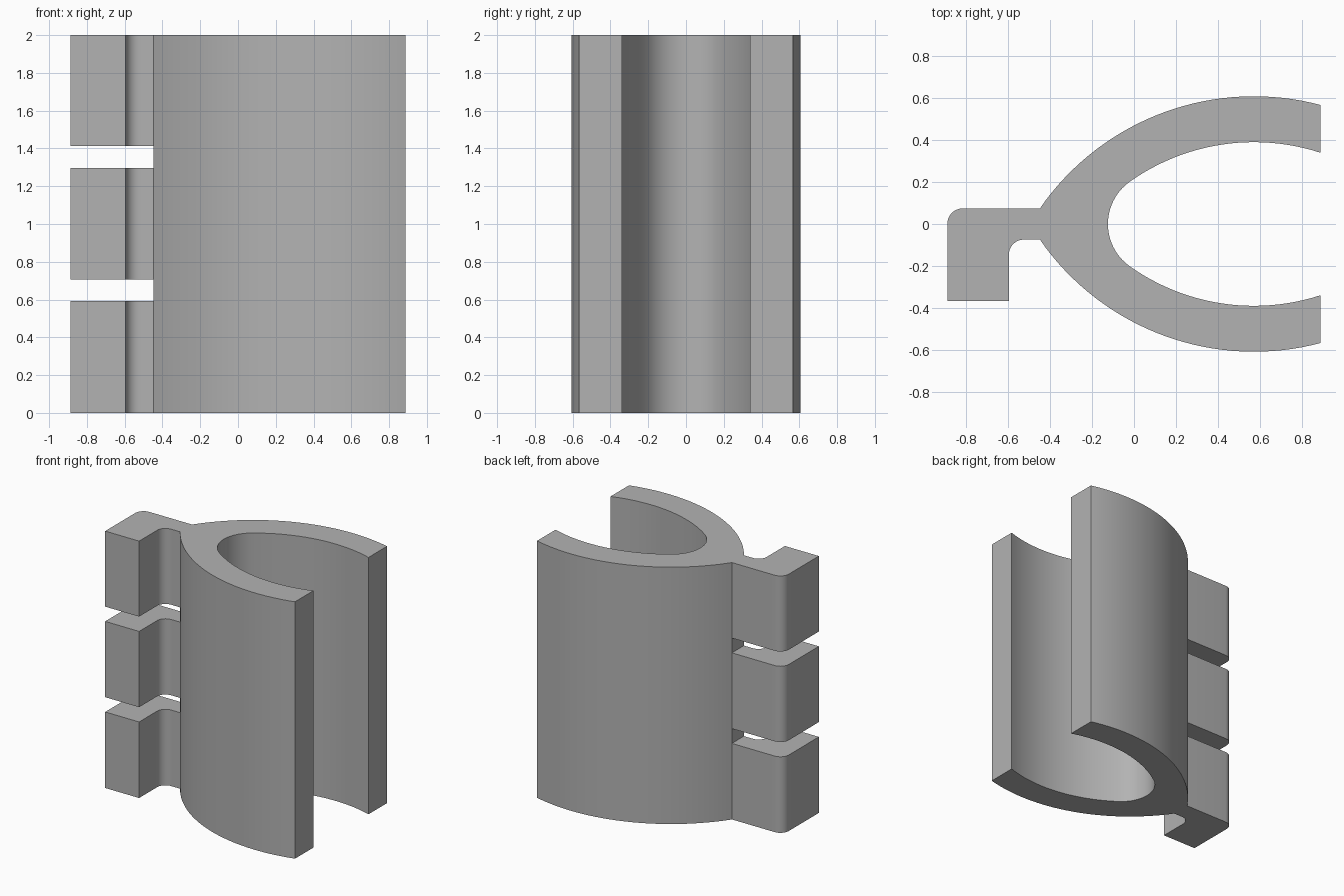
import bpy, bmesh
from math import cos, sin, atan2, asin, acos, pi, hypot, radians

cube = bpy.data.objects.get("Cube")
if cube:
    bpy.data.objects.remove(cube, do_unlink=True)

HEIGHT = 2.0
EDGE = 0.887          # half length along x
NECK_X, NECK_Y = -0.447, 0.074
CX, CY = 0.57, -0.631  # centre of the upper jaw arcs
R_OUT, R_IN = 1.238, 1.02
NOSE_X = -0.124        # deepest point of the opening

grey = bpy.data.materials.new("plain grey")
grey.use_nodes = True
colour = (0.45, 0.45, 0.45, 1)
grey.diffuse_color = colour
grey.node_tree.nodes["Principled BSDF"].inputs["Base Color"].default_value = colour


def arc(cx, cy, r, a0, a1, n):
    return [(cx + r * cos(a0 + (a1 - a0) * i / n),
             cy + r * sin(a0 + (a1 - a0) * i / n)) for i in range(n + 1)]


def prism(name, outline, z0, z1):
    bm = bmesh.new()
    face = bm.faces.new([bm.verts.new((x, y, z0)) for x, y in outline])
    top = bmesh.ops.extrude_face_region(bm, geom=[face])["geom"]
    bmesh.ops.translate(bm, vec=(0, 0, z1 - z0),
                        verts=[g for g in top if isinstance(g, bmesh.types.BMVert)])
    bmesh.ops.recalc_face_normals(bm, faces=bm.faces)
    mesh = bpy.data.meshes.new(name)
    bm.to_mesh(mesh)
    bm.free()
    mesh.materials.append(grey)
    obj = bpy.data.objects.new(name, mesh)
    bpy.context.collection.objects.link(obj)
    return obj


def mirrored(points):
    return [(x, -y) for x, y in reversed(points)]


# Jaw: outer arc, inner arc, and a nose circle tangent to both inner arcs
end = EDGE - CX
outer = arc(CX, CY, R_OUT, pi - acos((CX - NECK_X) / R_OUT), acos(end / R_OUT), 32)
outer[0], outer[-1] = (NECK_X, NECK_Y), (EDGE, outer[-1][1])
d = CX - NOSE_X
nose_r = (R_IN**2 - d**2 - CY**2) / (2 * (R_IN - d))
nose_x = NOSE_X + nose_r
tangent = atan2(-CY, nose_x - CX)
inner = arc(CX, CY, R_IN, acos(end / R_IN), tangent, 24)
nose = arc(nose_x, 0, nose_r, tangent, 2 * pi - tangent, 20)

# Hook: bent tab with a rounded outer corner and a filleted inner corner
R = 0.072
HOOK_X, HOOK_Y = -0.595, -0.367
hook = [(HOOK_X, HOOK_Y), (-EDGE, HOOK_Y)]
fillet = arc(HOOK_X + R, -NECK_Y - R, R, pi / 2, pi, 8)
corner = arc(-EDGE + R, NECK_Y - R, R, pi, pi / 2, 8)

outline = (outer + inner + nose[1:-1] + mirrored(inner) + mirrored(outer)
           + fillet + hook + corner)
clip = prism("clip_body", outline, 0, HEIGHT)

# Two slots split the hook into three equal tabs
box = [(-1.2, -0.5), (NECK_X, -0.5), (NECK_X, 0.3), (-1.2, 0.3)]
bpy.context.view_layer.objects.active = clip
for z0, z1 in ((0.592, 0.707), (1.297, 1.412)):
    cutter = prism("slot_cutter", box, z0, z1)
    cutter.hide_render = True
    mod = clip.modifiers.new("slot", 'BOOLEAN')
    mod.operation, mod.solver, mod.object = 'DIFFERENCE', 'EXACT', cutter
    bpy.ops.object.modifier_apply(modifier=mod.name)
    bpy.data.objects.remove(cutter, do_unlink=True)

bpy.ops.object.select_all(action='DESELECT')
clip.select_set(True)
bpy.ops.object.shade_smooth_by_angle(angle=radians(25))
